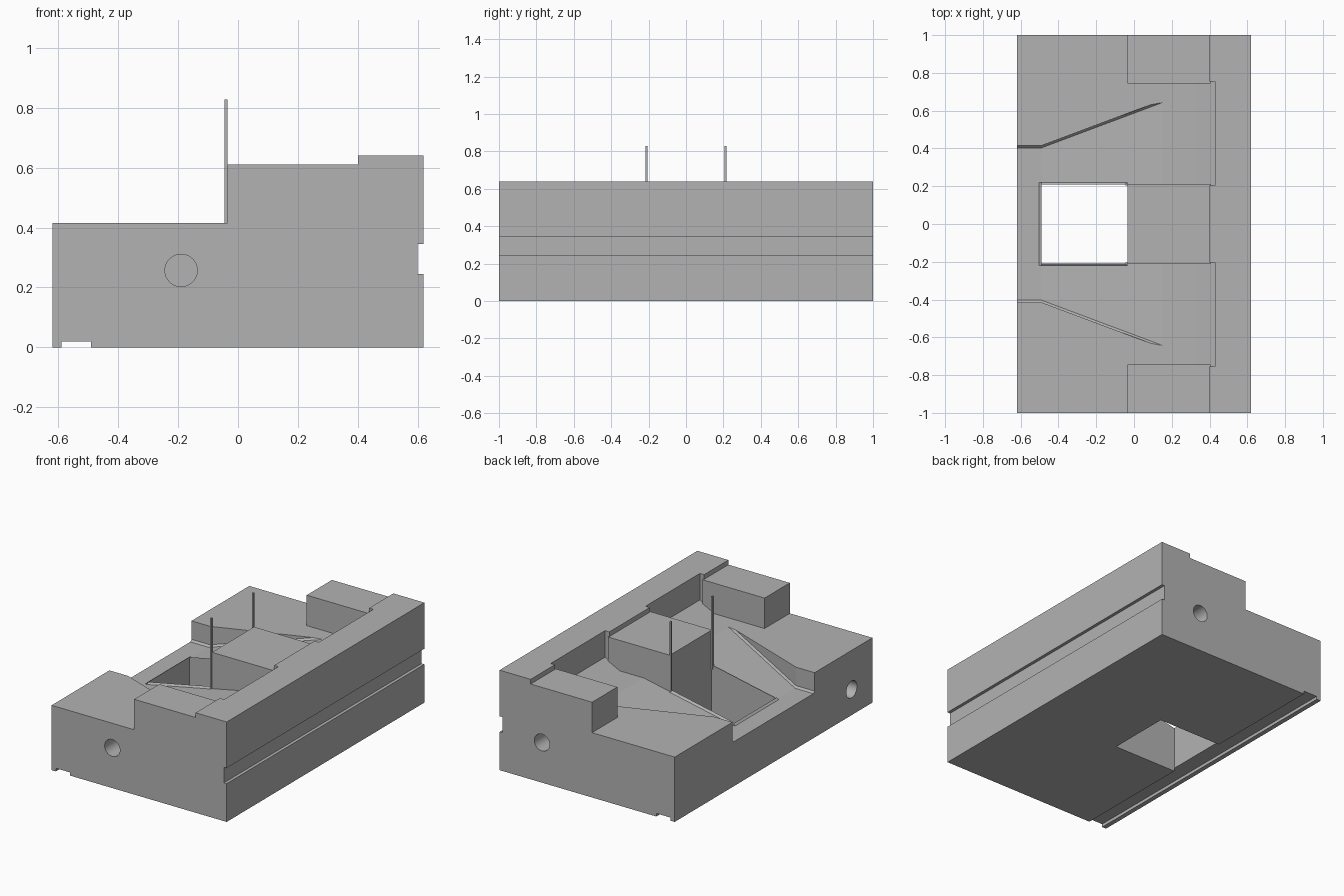
import bpy, bmesh, math
from mathutils import Matrix

cube = bpy.data.objects.get("Cube")
if cube:
    bpy.data.objects.remove(cube, do_unlink=True)

grey = bpy.data.materials.new("plain grey")
grey.use_nodes = True
grey.diffuse_color = (0.45, 0.45, 0.45, 1)
grey.node_tree.nodes["Principled BSDF"].inputs["Base Color"].default_value = (0.45, 0.45, 0.45, 1)


def finish(name, bm):
    bmesh.ops.recalc_face_normals(bm, faces=bm.faces)
    mesh = bpy.data.meshes.new(name)
    bm.to_mesh(mesh)
    bm.free()
    mesh.materials.append(grey)
    obj = bpy.data.objects.new(name, mesh)
    bpy.context.collection.objects.link(obj)
    return obj


def loft(name, rings):
    """Solid through a list of matching point rings."""
    bm = bmesh.new()
    loops = [[bm.verts.new(p) for p in ring] for ring in rings]
    n = len(loops[0])
    for a, b in zip(loops, loops[1:]):
        for i in range(n):
            j = (i + 1) % n
            bm.faces.new((a[i], a[j], b[j], b[i]))
    bm.faces.new(loops[0])
    bm.faces.new(loops[-1])
    return finish(name, bm)


def prism(name, profile, y0, y1):
    return loft(name, [[(x, y, z) for x, z in profile] for y in (y0, y1)])


def box(name, x0, x1, y0, y1, z0, z1):
    return prism(name, [(x0, z0), (x1, z0), (x1, z1), (x0, z1)], y0, y1)


def drill(name, centre, axis, radius=0.054, length=0.5):
    bm = bmesh.new()
    turn = Matrix.Rotation(math.pi / 2, 4, axis)
    bmesh.ops.create_cone(bm, cap_ends=True, segments=48, radius1=radius, radius2=radius,
                          depth=length, matrix=Matrix.Translation(centre) @ turn)
    return finish(name, bm)


def cut(target, cutter):
    mod = target.modifiers.new(cutter.name, 'BOOLEAN')
    mod.operation = 'DIFFERENCE'
    mod.solver = 'EXACT'
    mod.object = cutter
    cutter.hide_render = True
    cutter.hide_set(True)
    cutter.display_type = 'WIRE'


LOW, STEP, TOP, FLOOR = 0.415, 0.61, 0.64, 0.285
FRONT_X, RIDGE_X, HOLE_X = -0.035, 0.40, -0.49
SLOPE = (LOW - FLOOR) / (0.15 - HOLE_X)


def floor_z(x):
    return FLOOR + max(0, x - HOLE_X) * SLOPE


# Main block with rear ridge, side groove and underside slot
body = prism("block", [(-0.62, 0), (-0.59, 0), (-0.59, 0.02), (-0.49, 0.02), (-0.49, 0),
                       (0.62, 0), (0.62, 0.245), (0.60, 0.245), (0.60, 0.345), (0.62, 0.345),
                       (0.62, TOP), (RIDGE_X, TOP), (RIDGE_X, LOW), (-0.62, LOW)], -1, 1)

# Flared ramp channel with a small chamfer at the foot of its walls
rings = []
for x, w in ((-0.7, 0.415), (HOLE_X, 0.415), (0.25, 0.692)):
    z, c = floor_z(x), 0.012
    rings.append([(x, -w + c, z), (x, w - c, z), (x, w, z + c),
                  (x, w, 0.6), (x, -w, 0.6), (x, -w, z + c)])
cut(body, loft("channel_cutter", rings))

# Square opening through the block
cut(body, box("opening_cutter", HOLE_X, FRONT_X, -0.208, 0.208, -0.1, 0.7))

# Blind round holes in three sides
cut(body, drill("front_hole_cutter", (-0.19, -1, 0.257), 'X'))
cut(body, drill("back_hole_cutter", (0.32, 1, 0.257), 'X'))
cut(body, drill("side_hole_cutter", (-0.62, -0.79, 0.165), 'Y'))

# Centre pillar
box("centre_pillar", FRONT_X, RIDGE_X + 0.005, -0.213, 0.213, 0.25, STEP)

for label, s in (("front", -1), ("back", 1)):
    # Recess in the ridge behind each pocket
    cut(body, prism(label + "_recess_cutter", [(0.38, 0.445), (0.43, 0.47), (0.43, 0.8), (0.38, 0.8)],
                    s * 0.205, s * 0.755))
    # Corner pad
    box(label + "_corner_pad", FRONT_X, RIDGE_X + 0.005, s * 0.745, s, 0.35, STEP)
    # Sloped fillet at the back of each pocket
    prism(label + "_pocket_fillet", [(0.32, LOW), (RIDGE_X, 0.455), (RIDGE_X, 0.39), (0.32, 0.39)],
          s * 0.21, s * 0.75)
    # Bevelled rim along the opening
    loft(label + "_opening_rim",
         [[(x, s * 0.208, floor_z(x) - 0.01), (x, s * 0.22, floor_z(x) - 0.01), (x, s * 0.22, floor_z(x)),
           (x, s * 0.208, floor_z(x) + 0.012)] for x in (HOLE_X, FRONT_X)])
    # Thin upright pin on the pillar corner
    box(label + "_pin", -0.045, FRONT_X, s * 0.205, s * 0.217, 0.36, 0.828)

# Rim along the outer side of the opening
prism("outer_opening_rim", [(HOLE_X, FLOOR - 0.01), (HOLE_X, FLOOR + 0.012),
                            (HOLE_X - 0.012, FLOOR), (HOLE_X - 0.012, FLOOR - 0.01)], -0.22, 0.22)

# Smooth the round holes, keep edges sharp
bpy.ops.object.select_all(action='DESELECT')
for mod in body.modifiers:
    if "hole" in mod.name:
        for poly in mod.object.data.polygons:
            poly.use_smooth = len(poly.vertices) == 4
